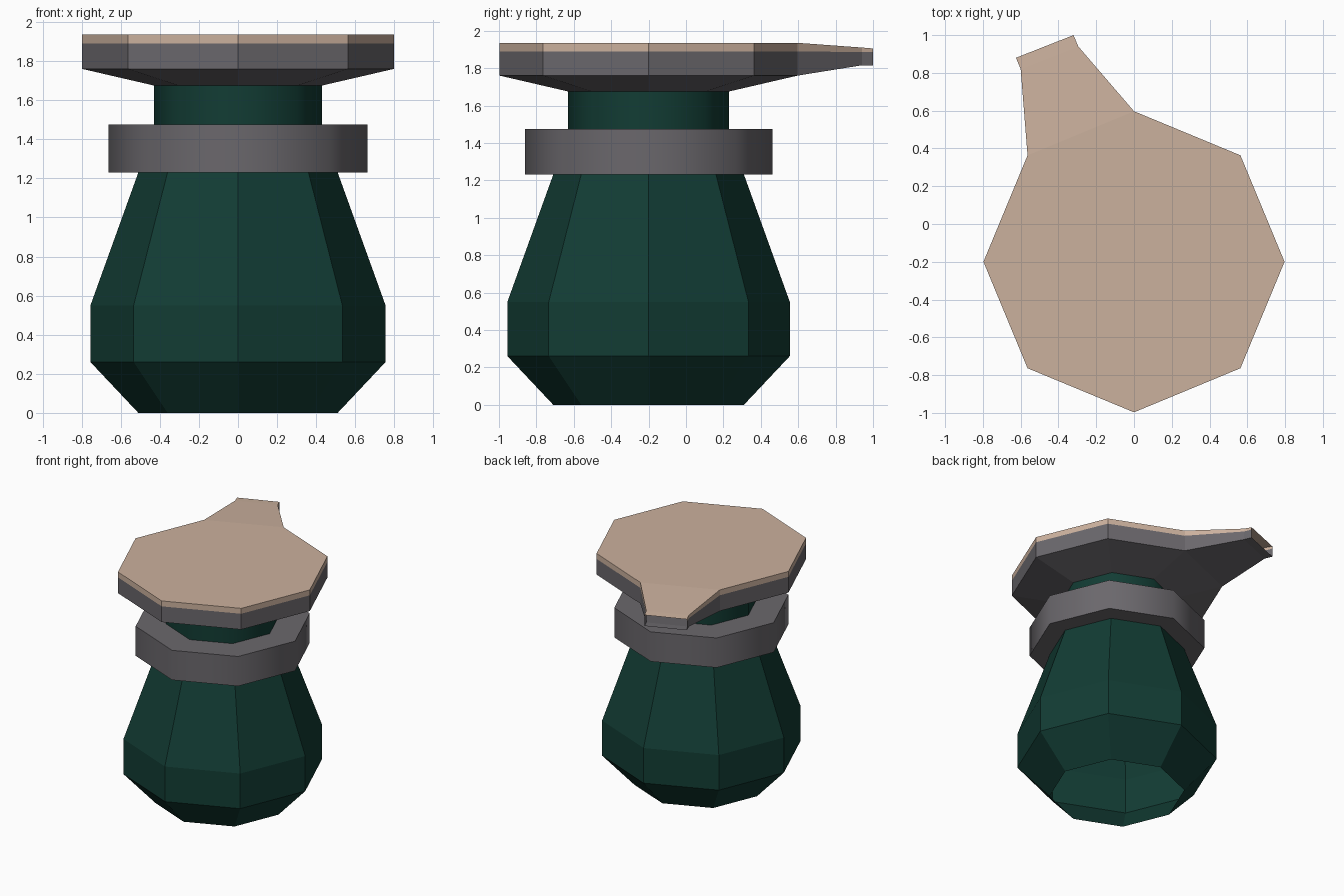
import bpy, bmesh, math

if "Cube" in bpy.data.objects:
    bpy.data.objects.remove(bpy.data.objects["Cube"])

CY = -0.2   # axis of the jar in y
N = 8


def material(name, rgb):
    m = bpy.data.materials.new(name)
    m.diffuse_color = (*rgb, 1)
    m.use_nodes = True
    m.node_tree.nodes["Principled BSDF"].inputs["Base Color"].default_value = m.diffuse_color
    return m


GREEN = material("dark green", (0.006, 0.045, 0.034))
GREY = material("warm grey", (0.145, 0.137, 0.15))
TAN = material("tan", (0.60, 0.44, 0.34))


def rings(bm, profile):
    return [[bm.verts.new((r * math.cos(2 * math.pi * i / N),
                           CY + r * math.sin(2 * math.pi * i / N), z))
             for i in range(N)] for r, z in profile]


def finish(bm, name, mats):
    bmesh.ops.recalc_face_normals(bm, faces=bm.faces)
    me = bpy.data.meshes.new(name)
    bm.to_mesh(me)
    bm.free()
    for m in mats:
        me.materials.append(m)
    ob = bpy.data.objects.new(name, me)
    bpy.context.collection.objects.link(ob)
    return ob


def lathe(name, profile, mat, closed=False, smooth=False):
    bm = bmesh.new()
    rs = rings(bm, profile)
    pairs = list(zip(rs, rs[1:] + rs[:1])) if closed else list(zip(rs, rs[1:]))
    for a, b in pairs:
        for i in range(N):
            j = (i + 1) % N
            f = bm.faces.new((a[i], a[j], b[j], b[i]))
            # only the upright walls are shaded round
            f.smooth = smooth
    ob = finish(bm, name, [mat])
    if smooth:
        bpy.context.view_layer.objects.active = ob
        ob.select_set(True)
        bpy.ops.object.shade_smooth_by_angle(angle=math.radians(50))
        ob.select_set(False)
    return ob


# Body (open underneath), neck and collar
lathe("body", [(0.51, 0), (0.755, 0.26), (0.755, 0.55), (0.51, 1.23), (0.43, 1.475)], GREEN)
lathe("neck", [(0.43, 1.475), (0.43, 1.68)], GREEN, smooth=True)
lathe("collar", [(0.43, 1.23), (0.662, 1.23), (0.662, 1.475), (0.43, 1.475)],
      GREY, closed=True, smooth=True)

# Top plate: tan surface with a grey rim, and a spout drawn out of one side
bm = bmesh.new()
rs = rings(bm, [(0.43, 1.675), (0.797, 1.76), (0.797, 1.89), (0.797, 1.935)])
S = 2  # the side that opens into the spout
for k, (a, b) in enumerate(zip(rs, rs[1:])):
    for i in range(N):
        if i == S and k > 0:
            continue
        j = (i + 1) % N
        f = bm.faces.new((a[i], a[j], b[j], b[i]))
        f.material_index = int(k == 2)
bm.faces.new(rs[3]).material_index = 1


def section(right, left, zs):
    return [[bm.verts.new((*p, z)) for z in zs] for p in (right, left)]


sections = [[[r[S] for r in rs[1:]], [r[S + 1] for r in rs[1:]]],
            section((-0.295, 0.94), (-0.60, 0.82), (1.815, 1.885, 1.91)),
            section((-0.32, 1.0), (-0.625, 0.88), (1.815, 1.885, 1.905))]
for (r0, l0), (r1, l1) in zip(sections, sections[1:]):
    for a, b in ((r0, r1), (l0, l1)):
        for k in range(2):
            bm.faces.new((a[k], b[k], b[k + 1], a[k + 1])).material_index = k
    for k in (0, 2):
        bm.faces.new((r0[k], r1[k], l1[k], l0[k])).material_index = k // 2
finish(bm, "spouted_top_plate", [GREY, TAN])
